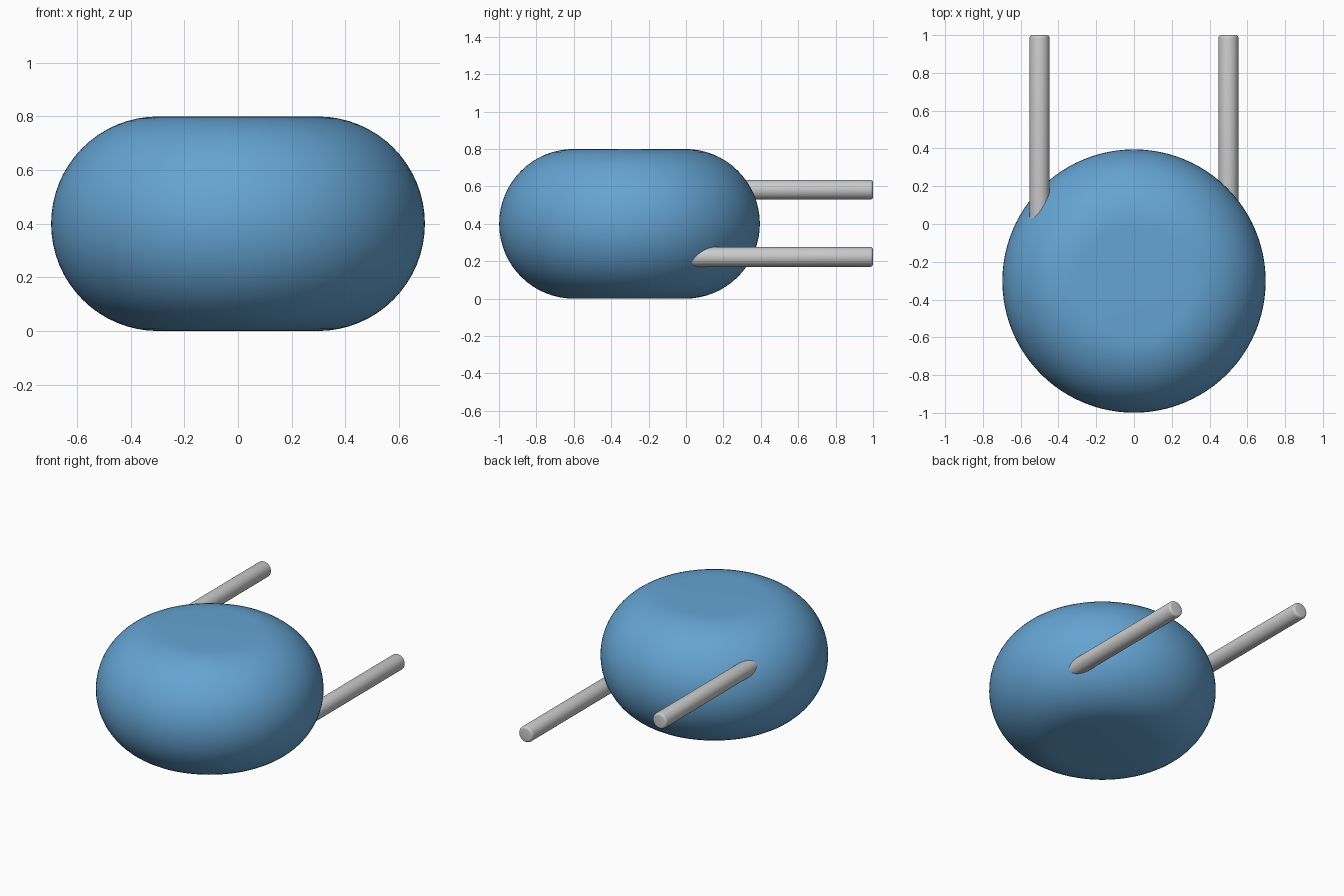
import bpy
import bmesh
import math

if "Cube" in bpy.data.objects:
    bpy.data.objects.remove(bpy.data.objects["Cube"])

BODY_Y, FLAT_R, ROUND_R, HEIGHT = -0.302, 0.298, 0.399, 0.80


def add_object(name, bm):
    mesh = bpy.data.meshes.new(name)
    bmesh.ops.recalc_face_normals(bm, faces=bm.faces)
    bm.to_mesh(mesh)
    bm.free()
    obj = bpy.data.objects.new(name, mesh)
    bpy.context.collection.objects.link(obj)
    bpy.ops.object.select_all(action='DESELECT')
    obj.select_set(True)
    bpy.context.view_layer.objects.active = obj
    bpy.ops.object.shade_smooth_by_angle(angle=math.radians(40))
    return obj


def lathe(name, profile, steps, location, rotation=(0, 0, 0)):
    """Revolve (radius, height) points around local z, poles at both ends."""
    bm = bmesh.new()
    verts = [bm.verts.new((r, 0, h)) for r, h in profile]
    edges = [bm.edges.new(pair) for pair in zip(verts, verts[1:])]
    bmesh.ops.spin(bm, geom=verts + edges, cent=(0, 0, 0), axis=(0, 0, 1),
                   angle=math.tau, steps=steps)
    bmesh.ops.remove_doubles(bm, verts=bm.verts, dist=1e-5)
    obj = add_object(name, bm)
    obj.location, obj.rotation_euler = location, rotation
    return obj


# Rounded body: flat discs top and bottom joined by a half-round side
body_profile = [(0, 0)]
for i in range(33):
    a = -math.pi / 2 + math.pi * i / 32
    body_profile.append((FLAT_R + ROUND_R * math.cos(a),
                         HEIGHT / 2 * (1 + math.sin(a))))
body_profile.append((0, HEIGHT))
body = lathe("body", body_profile, 96, (0, BODY_Y, 0))

blue = bpy.data.materials.new("blue")
blue.diffuse_color = (0.13, 0.37, 0.65, 1)
blue.use_nodes = True
blue.node_tree.nodes["Principled BSDF"].inputs["Base Color"].default_value = blue.diffuse_color
body.data.materials.append(blue)

# Straight rods running backwards, with softly rounded ends
ROD_R, SOFT, START, END = 0.053, 0.015, -0.1, 1.0
length = END - START
rim = [(ROD_R - SOFT + SOFT * math.cos(a), SOFT * math.sin(a))
       for a in (math.pi / 2 * k / 4 for k in range(5))]
rod_profile = ([(0, 0)] + [(r, SOFT - h) for r, h in reversed(rim)]
               + [(r, length - SOFT + h) for r, h in rim] + [(0, length)])
for name, x, z in (("upper_left_rod", -0.5, 0.582),
                   ("lower_right_rod", 0.5, 0.223)):
    lathe(name, rod_profile, 32, (x, START, z), (-math.pi / 2, 0, 0))
